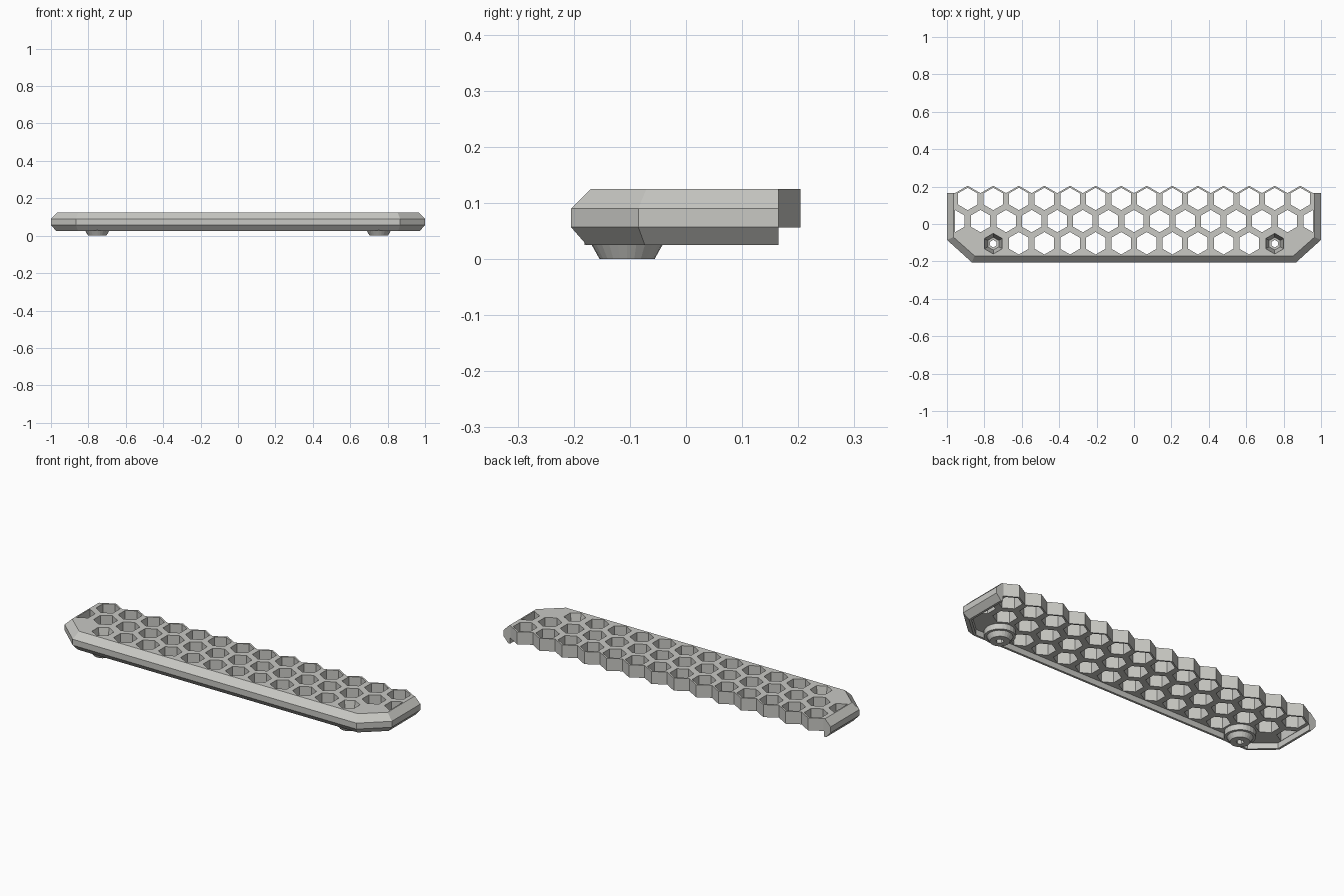
import bpy, bmesh, math

if "Cube" in bpy.data.objects:
    bpy.data.objects.remove(bpy.data.objects["Cube"])

PITCH = 0.1368          # honeycomb spacing across x
ROW = PITCH * math.sqrt(3) / 2
BACK = 0.165            # straight back edge of the rim

mat = bpy.data.materials.new("light grey")
mat.diffuse_color = (0.58, 0.58, 0.55, 1)
mat.use_nodes = True
mat.node_tree.nodes["Principled BSDF"].inputs["Base Color"].default_value = mat.diffuse_color


def outline(d, back=BACK):
    """Tray outline with cut front corners, inset by d."""
    half = [(1 - d, back), (1 - d, -0.085 + 0.414 * d), (0.867 - 0.414 * d, -0.205 + d)]
    return half + [(-x, y) for x, y in reversed(half)]


def ngon(cx, cy, r, n=6, start=math.pi / 2):
    return [(cx + r * math.cos(start + i * math.tau / n),
             cy + r * math.sin(start + i * math.tau / n)) for i in range(n)]


def loft(bm, rings):
    """Closed solid through (z, points) rings."""
    vs = [[bm.verts.new((x, y, z)) for x, y in pts] for z, pts in rings]
    bm.faces.new(vs[0])
    bm.faces.new(vs[-1])
    n = len(vs[0])
    for a, b in zip(vs, vs[1:]):
        for i in range(n):
            j = (i + 1) % n
            bm.faces.new((a[i], a[j], b[j], b[i]))


def solid(name, parts, helper=True):
    bm = bmesh.new()
    for rings in parts:
        loft(bm, rings)
    bmesh.ops.recalc_face_normals(bm, faces=bm.faces)
    me = bpy.data.meshes.new(name)
    bm.to_mesh(me)
    bm.free()
    me.materials.append(mat)
    ob = bpy.data.objects.new(name, me)
    bpy.context.collection.objects.link(ob)
    ob.hide_render = helper
    return ob


def combine(target, other, operation):
    m = target.modifiers.new("cut", 'BOOLEAN')
    m.operation, m.object, m.solver = operation, other, 'EXACT'
    bpy.context.view_layer.objects.active = target
    bpy.ops.object.modifier_apply(modifier=m.name)
    bpy.data.objects.remove(other)


# Chamfered tray, hollowed from below
panel = solid("honeycomb_panel", [[(0.025, outline(0.028)), (0.057, outline(0)),
                                   (0.09, outline(0)), (0.125, outline(0.035))]], False)
combine(panel, solid("cavity", [[(-0.1, outline(0.04, 0.4)), (0.056, outline(0.04, 0.4))]]),
        'DIFFERENCE')

# Zigzag back edge
zig = [(-7 * PITCH + i * PITCH / 2, BACK + 0.0395 * (i % 2)) for i in range(29)]
zig += [(7 * PITCH, 0.1), (-7 * PITCH, 0.1)]
combine(panel, solid("back_teeth", [[(0.056, zig), (0.125, zig)]]), 'UNION')

# Screw bosses with tapered round feet
screw_x, screw_y = 5.5 * PITCH, -0.105
bosses = [[(0, ngon(s * screw_x, screw_y, 0.049, 24)),
           (0.025, ngon(s * screw_x, screw_y, 0.063, 24)),
           (0.0251, ngon(s * screw_x, screw_y, 0.076, 24)),
           (0.08, ngon(s * screw_x, screw_y, 0.076, 24))] for s in (-1, 1)]
combine(panel, solid("screw_bosses", bosses), 'UNION')

# Honeycomb holes, the outermost ones cut off by the rim
cells = [((i - 6.5) * PITCH, 0.134) for i in range(14)]
cells += [((i - 7) * PITCH, 0.134 - ROW) for i in range(15)]
cells += [((i - 4.5) * PITCH, 0.134 - 2 * ROW) for i in range(10)]
holes = []
for cx, cy in cells:
    pts = ngon(cx, cy, 0.06)
    if abs(cx) > 0.95:
        s = 1 if cx > 0 else -1
        pts = [(s * 0.958, cy + 0.06), (s * 0.958, cy - 0.06)]
        pts += [(cx - s * 0.052, cy - 0.03), (cx - s * 0.052, cy + 0.03)]
    holes.append([(-0.1, pts), (0.3, pts)])

# Tapered hexagonal screw sockets with a through hole
for s in (-1, 1):
    def ring(r):
        return ngon(s * screw_x, screw_y, r)
    holes.append([(-0.1, ring(0.02)), (0.03, ring(0.02)), (0.031, ring(0.034)),
                  (0.125, ring(0.055)), (0.2, ring(0.055))])
combine(panel, solid("holes", holes), 'DIFFERENCE')
